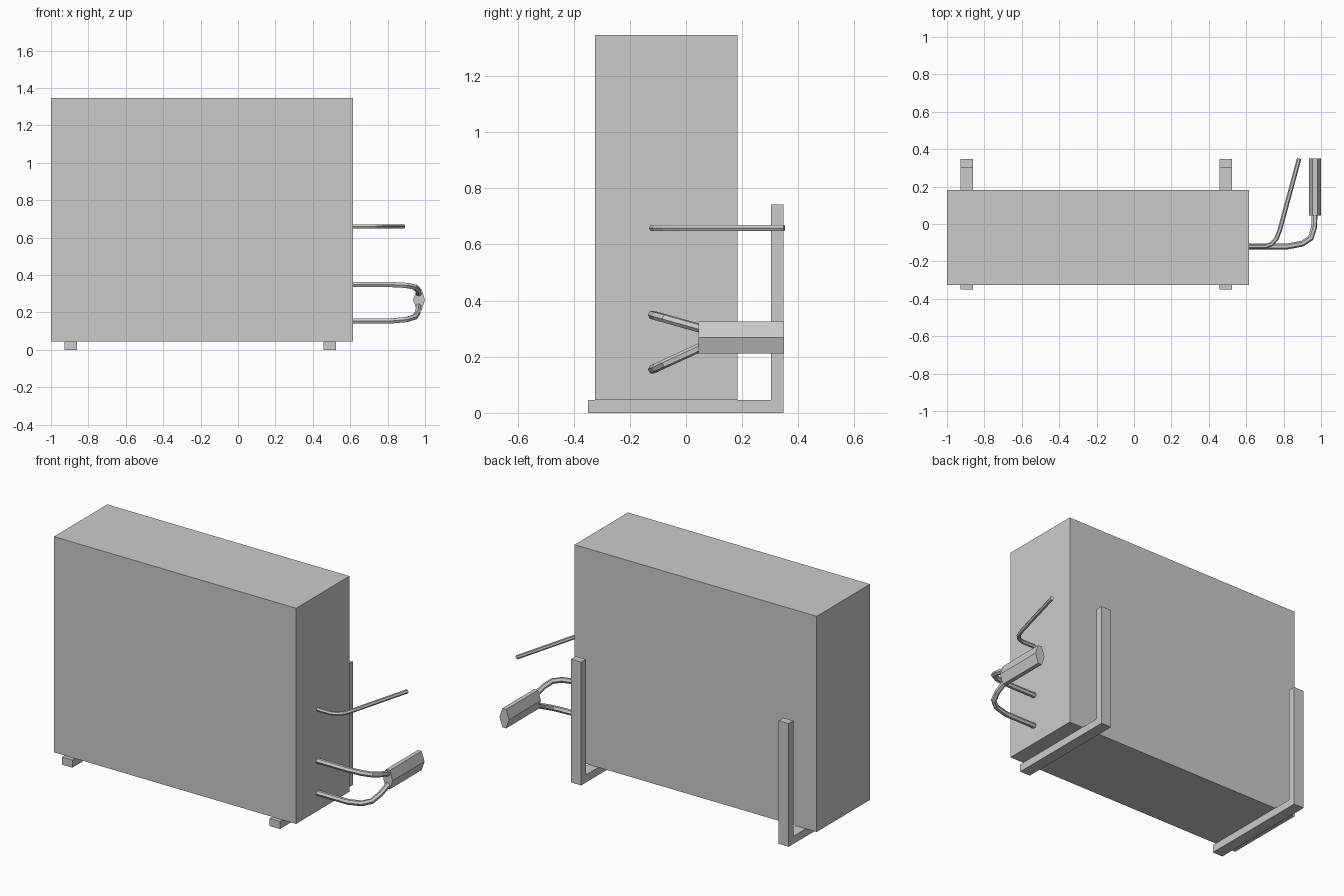
import bpy
import bmesh
from mathutils import Vector, Matrix

default = bpy.data.objects.get("Cube")
if default:
    bpy.data.objects.remove(default, do_unlink=True)

grey = bpy.data.materials.new("plain grey")
grey.use_nodes = True
COLOUR = (0.6, 0.6, 0.6, 1)
grey.diffuse_color = COLOUR
grey.node_tree.nodes["Principled BSDF"].inputs["Base Color"].default_value = COLOUR


def add_object(name, data):
    obj = bpy.data.objects.new(name, data)
    data.materials.append(grey)
    bpy.context.collection.objects.link(obj)
    return obj


def box(name, low, high):
    low, high = Vector(low), Vector(high)
    bm = bmesh.new()
    bmesh.ops.create_cube(bm, size=1, matrix=Matrix.Translation((low + high) / 2)
                          @ Matrix.Diagonal((*(high - low), 1)))
    mesh = bpy.data.meshes.new(name)
    bm.to_mesh(mesh)
    bm.free()
    return add_object(name, mesh)


def extrude_y(name, outline, y0, y1):
    """Extrude an (x, z) outline along y."""
    bm = bmesh.new()
    face = bm.faces.new([bm.verts.new((x, y0, z)) for x, z in outline])
    new = bmesh.ops.extrude_face_region(bm, geom=[face], use_keep_orig=True)["geom"]
    moved = [v for v in new if isinstance(v, bmesh.types.BMVert)]
    bmesh.ops.translate(bm, verts=moved, vec=(0, y1 - y0, 0))
    bmesh.ops.recalc_face_normals(bm, faces=bm.faces)
    mesh = bpy.data.meshes.new(name)
    bm.to_mesh(mesh)
    bm.free()
    return add_object(name, mesh)


def extrude_x(name, outline, x0, x1):
    """Extrude a (y, z) outline along x."""
    obj = extrude_y(name, [(-y, z) for y, z in outline], x0, x1)
    obj.data.transform(Matrix.Rotation(-1.5707963, 4, "Z"))
    obj.data.transform(Matrix.Diagonal((1, 1, 1, 1)))
    return obj


def tube(name, points, radius):
    """Faceted bent rod through the given points."""
    curve = bpy.data.curves.new(name, "CURVE")
    curve.dimensions = "3D"
    curve.bevel_depth = radius
    curve.bevel_resolution = 1
    curve.use_fill_caps = True
    spline = curve.splines.new("POLY")
    spline.points.add(len(points) - 1)
    for target, p in zip(spline.points, points):
        target.co = (*p, 1)
    spline.use_smooth = False
    return add_object(name, curve)


# Main cabinet
SIDE = 0.615
box("cabinet", (-1, -0.325, 0.046), (SIDE, 0.183, 1.346))

# L-shaped support brackets: foot under the cabinet, post behind it
bracket = [(-0.35, 0), (0.347, 0), (0.347, 0.743), (0.302, 0.743),
           (0.302, 0.046), (-0.35, 0.046)]
for name, x in (("right_bracket", -0.894), ("left_bracket", 0.49)):
    extrude_x(name, bracket, x - 0.034, x + 0.034)

# Thin side lever
lever = [(SIDE, -0.12), (0.70, -0.12), (0.735, -0.108), (0.762, -0.078),
         (0.78, -0.03), (0.883, 0.35)]
tube("lever", [(x, y, 0.659) for x, y in lever], 0.012)

# Two bent arms meeting at the grip, each lying in a sloped plane
arm = [(SIDE, -0.12), (0.82, -0.12), (0.90, -0.105), (0.945, -0.075),
       (0.962, -0.02), (0.966, 0.055)]
for name, start, end in (("upper_arm", 0.349, 0.30), ("lower_arm", 0.155, 0.235)):
    slope = (end - start) / (arm[-1][1] - arm[0][1])
    tube(name, [(x, y, start + slope * (y - arm[0][1])) for x, y in arm], 0.016)

# Six-sided grip
gx, gz, w, h = 0.968, 0.268, 0.032, 0.057
grip = [(gx - w, gz), (gx - w * 0.4, gz - h), (gx + w * 0.4, gz - h),
        (gx + w, gz), (gx + w * 0.4, gz + h), (gx - w * 0.4, gz + h)]
extrude_y("grip", grip, 0.045, 0.349)
